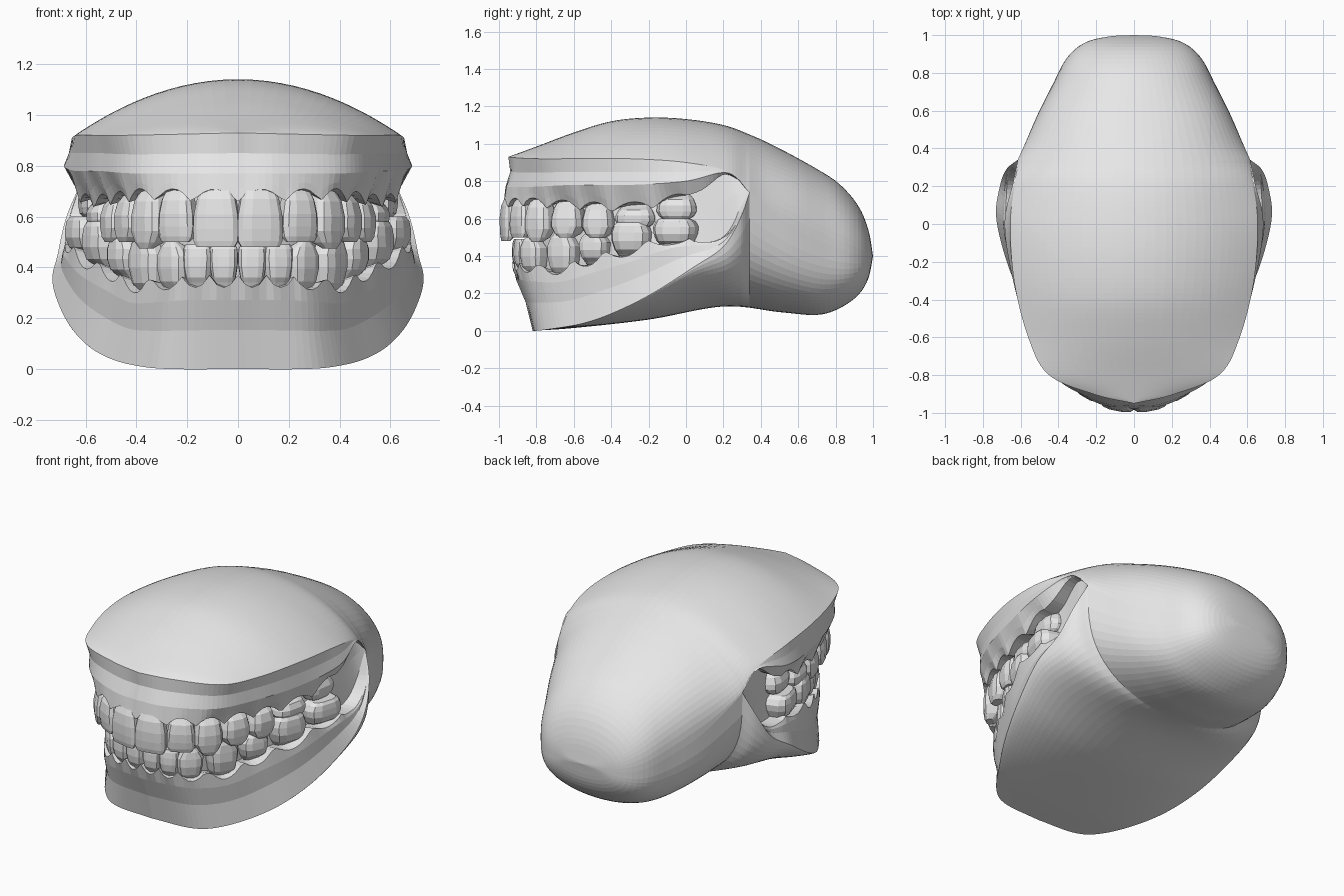
import bpy, bmesh, math
from mathutils import Vector

cube = bpy.data.objects.get("Cube")
if cube:
    bpy.data.objects.remove(cube, do_unlink=True)

grey = bpy.data.materials.new("plain_grey")
grey.use_nodes = True
grey.diffuse_color = (0.8, 0.8, 0.8, 1)
grey.node_tree.nodes["Principled BSDF"].inputs["Base Color"].default_value = (0.8, 0.8, 0.8, 1)

COLUMNS = 64


def curve(points, count):
    """Smooth curve through the points, resampled evenly by length."""
    pts = [Vector(p) for p in points]
    pts = [2 * pts[0] - pts[1]] + pts + [2 * pts[-1] - pts[-2]]
    dense = []
    for a, b, c, d in zip(pts, pts[1:], pts[2:], pts[3:]):
        for step in range(12):
            t = step / 12
            dense.append(b + (c - a) * t / 2 + (2 * a - 5 * b + 4 * c - d) * t**2 / 2
                         + (3 * b - a - 3 * c + d) * t**3 / 2)
    dense.append(pts[-2])
    lengths = [0.0]
    for a, b in zip(dense, dense[1:]):
        lengths.append(lengths[-1] + (b - a).length)
    result, j = [], 0
    for i in range(count):
        target = lengths[-1] * i / (count - 1)
        while j < len(dense) - 2 and lengths[j + 1] < target:
            j += 1
        span = max(lengths[j + 1] - lengths[j], 1e-9)
        result.append(dense[j].lerp(dense[j + 1], min(1, (target - lengths[j]) / span)))
    return result


def height(points):
    """Height as a function of y along a centre line."""
    line = curve([(0, y, z) for y, z in points], 200)

    def at(y):
        for a, b in zip(line, line[1:]):
            if y <= b.y:
                t = (y - a.y) / max(b.y - a.y, 1e-9)
                return a.lerp(b, max(0, min(1, t))).z
        return line[-1].z
    return at


def finish(name, bm):
    bmesh.ops.remove_doubles(bm, verts=bm.verts, dist=1e-4)
    mesh = bpy.data.meshes.new(name)
    bm.to_mesh(mesh)
    bm.free()
    mesh.materials.append(grey)
    obj = bpy.data.objects.new(name, mesh)
    bpy.context.scene.collection.objects.link(obj)
    obj.modifiers.new("Mirror", "MIRROR")
    return obj


def surface(name, rows):
    """Skin between rows running front to back, listed from top to bottom."""
    bm = bmesh.new()
    grid = [[bm.verts.new(p) for p in row] for row in rows]
    for upper, lower in zip(grid, grid[1:]):
        for i in range(len(upper) - 1):
            bm.faces.new((upper[i], lower[i], lower[i + 1], upper[i + 1]))
    return finish(name, bm)


def inset(row, amount, fade):
    """Move a row inwards in plan, fading out towards the back."""
    out, last = [], len(row) - 1
    for i, p in enumerate(row):
        if i == 0:
            tangent = Vector((1, 0, 0))
        else:
            tangent = row[min(i + 1, last)] - row[i - 1]
        inward = Vector((-tangent.y, tangent.x, 0)).normalized()
        out.append(p + inward * amount * (1 - (i / last)**fade))
    out[0].x = 0
    return out


def between(row_a, row_b, t):
    return [a.lerp(b, t) for a, b in zip(row_a, row_b)]


def scallop(row, teeth, sign):
    """Arch the gum edge over each tooth and drop it in the gaps."""
    out = []
    for p in row:
        lift = 0
        for x, y, _, _, w, _ in teeth:
            d = math.hypot(p.x - x, p.y - y) / (w / 2)
            lift = max(lift, 1 - d * d)
        near = 1 if p.y < 0.02 else 0
        out.append(p + Vector((0, 0, sign * near * (0.05 * lift - 0.03))))
    return out


def shell(name, edge, centre, front_power, rear_power, start, span):
    """Domed skin from an edge to the centre line, fuller towards the back."""
    rows, steps = [], 18
    for k in range(steps + 1):
        angle = math.pi / 2 * k / steps
        s, c = math.sin(angle), max(0, math.cos(angle))
        row = []
        for p in edge:
            t = max(0, min(1, (p.y - start) / span))
            blend = t * t * (3 - 2 * t)
            rise = c ** (2 * (front_power + (rear_power - front_power) * blend))
            row.append(Vector((p.x * s, p.y, p.z + (centre(p.y) - p.z) * rise)))
        rows.append(row)
    rows.sort(key=lambda row: -row[COLUMNS].z)
    return surface(name, rows)


def tooth(name, index, place, tangent, root, tip, width, depth):
    """Rounded crown of stacked rings, from root to biting edge."""
    along = tangent.normalized()
    outward = Vector((along.y, -along.x, 0))
    end = (0.95, 0.88, 0.42, 0.5, 0.55, 0.75, 0.75)[index]
    thin = 0.4 if index < 3 else 0.65
    rings = ((-0.2, 0.55, 0.3), (0, 0.72, 0.6), (0.14, 0.84, 0.86), (0.42, 0.97, 1),
             (0.68, 1, 0.95), (0.89, 0.45 + 0.55 * end, 0.5 + 0.5 * thin),
             (1, end * 0.88, thin * 0.8))
    bm = bmesh.new()
    loops = []
    for f, sw, sd in rings:
        lean = 0.3 if f > 0.5 else -0.1
        centre = place + outward * depth * (lean * (1 - sd) - 0.5)
        loop = []
        for k in range(12):
            a = math.tau * (k + 0.5) / 12
            u = math.copysign(abs(math.cos(a))**0.65, math.cos(a)) * sw * width / 2
            v = math.copysign(abs(math.sin(a))**0.65, math.sin(a)) * sd * depth / 2
            p = centre + along * u + outward * v
            loop.append(bm.verts.new((p.x, p.y, root + (tip - root) * f)))
        loops.append(loop)
    for a, b in zip(loops, loops[1:]):
        for k in range(12):
            n = (k + 1) % 12
            bm.faces.new((a[k], a[n], b[n], b[k]))
    bm.faces.new(loops[0])
    bm.faces.new(loops[-1])
    bmesh.ops.recalc_face_normals(bm, faces=bm.faces)
    obj = finish(name, bm)
    obj.modifiers["Mirror"].use_mirror_merge = False


def tooth_row(label, teeth):
    spots = [Vector((t[0], t[1], 0)) for t in teeth]
    first = Vector((-spots[0].x, spots[0].y, 0))
    chain = [first] + spots + [2 * spots[-1] - spots[-2]]
    for i, (x, y, root, tip, w, d) in enumerate(teeth):
        tooth(f"{label}_tooth_{i + 1}", i, spots[i], chain[i + 2] - chain[i], root, tip, w, d)


# Teeth: outer x, outer y, gum height, edge height, width, depth
upper_teeth = [(.093, -.99, .70, .48, .185, .09), (.26, -.92, .69, .5, .16, .1),
               (.39, -.82, .69, .475, .165, .13), (.475, -.66, .68, .5, .18, .16),
               (.535, -.49, .67, .5, .175, .17), (.59, -.285, .66, .555, .22, .19),
               (.625, -.06, .72, .6, .22, .19)]
lower_teeth = [(.058, -.93, .34, .49, .112, .08), (.17, -.915, .34, .49, .118, .09),
               (.285, -.855, .32, .5, .15, .12), (.405, -.69, .31, .52, .18, .15),
               (.5, -.52, .37, .52, .17, .17), (.6, -.32, .41, .58, .22, .19),
               (.67, -.08, .46, .6, .24, .2)]
tooth_row("upper", upper_teeth)
tooth_row("lower", lower_teeth)

# Edge lines on the left half, front to back, meeting at the jaw corner
corner = (.615, .34, .74)
lip = curve([(0, -.95, .93), (.2, -.905, .925), (.45, -.8, .92), (.56, -.6, .92),
             (.635, -.3, .92), (.655, 0, .9), (.63, .22, .85), corner], COLUMNS)
bulge = curve([(0, -.965, .77), (.17, -.945, .77), (.41, -.82, .77), (.55, -.6, .78),
               (.64, -.3, .78), (.685, 0, .8), (.64, .22, .845), corner], COLUMNS)
upper_edge = curve([(0, -.977, .69), (.16, -.96, .69), (.29, -.895, .69), (.4, -.8, .69),
                    (.53, -.5, .67), (.6, -.28, .67), (.64, -.06, .71), (.645, .08, .75),
                    (.63, .2, .835), (.615, .28, .81), corner], COLUMNS)
lower_edge = curve([(0, -.93, .34), (.18, -.905, .34), (.3, -.84, .33), (.41, -.69, .32),
                    (.51, -.51, .37), (.61, -.31, .42), (.675, -.08, .48), (.675, .16, .48),
                    (.66, .28, .59), corner], COLUMNS)
crease = curve([(0, -.82, 0), (.25, -.8, 0), (.38, -.72, .01), (.5, -.55, .04),
                (.6, -.38, .1), (.68, -.18, .2), (.73, .04, .34), (.71, .2, .45),
                (.675, .29, .6), corner], COLUMNS)
rear = curve([corner, (.575, .43, .66), (.51, .58, .55), (.43, .74, .47), (.355, .88, .42),
              (.26, .96, .4), (.13, .993, .4), (0, 1, .4)], 36)

# Cranium and underside share the rear line
crown = height([(-.95, .93), (-.8, .985), (-.6, 1.06), (-.4, 1.12), (-.2, 1.14), (0, 1.132),
                (.2, 1.1), (.35, 1.045), (.5, .975), (.7, .865), (.82, .785), (.92, .67),
                (.975, .54), (1, .4)])
base = height([(-.82, 0), (-.6, .015), (-.2, .06), (.2, .13), (.5, .1), (.7, .085),
               (.82, .12), (.92, .19), (.975, .28), (1, .4)])
shell("cranium", lip + rear[1:], crown, 1.0, 0.42, 0.05, 0.6)
shell("underside", crease + rear[1:], base, 0.7, 0.31, -0.1, 0.46)

# Gums and the lining behind the teeth
upper_gumline = scallop(upper_edge, upper_teeth, 1)
lower_gumline = scallop(lower_edge, lower_teeth, -1)
upper_inner = inset(upper_edge, 0.1, 8)
lower_inner = inset(lower_edge, 0.1, 8)
surface("upper_gum", [lip, inset(between(lip, bulge, 0.5), 0.018, 1), bulge,
                      between(bulge, upper_gumline, 0.6), upper_gumline, upper_inner])
surface("lower_gum", [lower_inner, lower_gumline, between(lower_edge, crease, 0.2),
                      inset(between(lower_edge, crease, 0.55), 0.012, 8), crease])
surface("mouth_lining", [upper_inner, between(upper_inner, lower_inner, 0.5), lower_inner])
